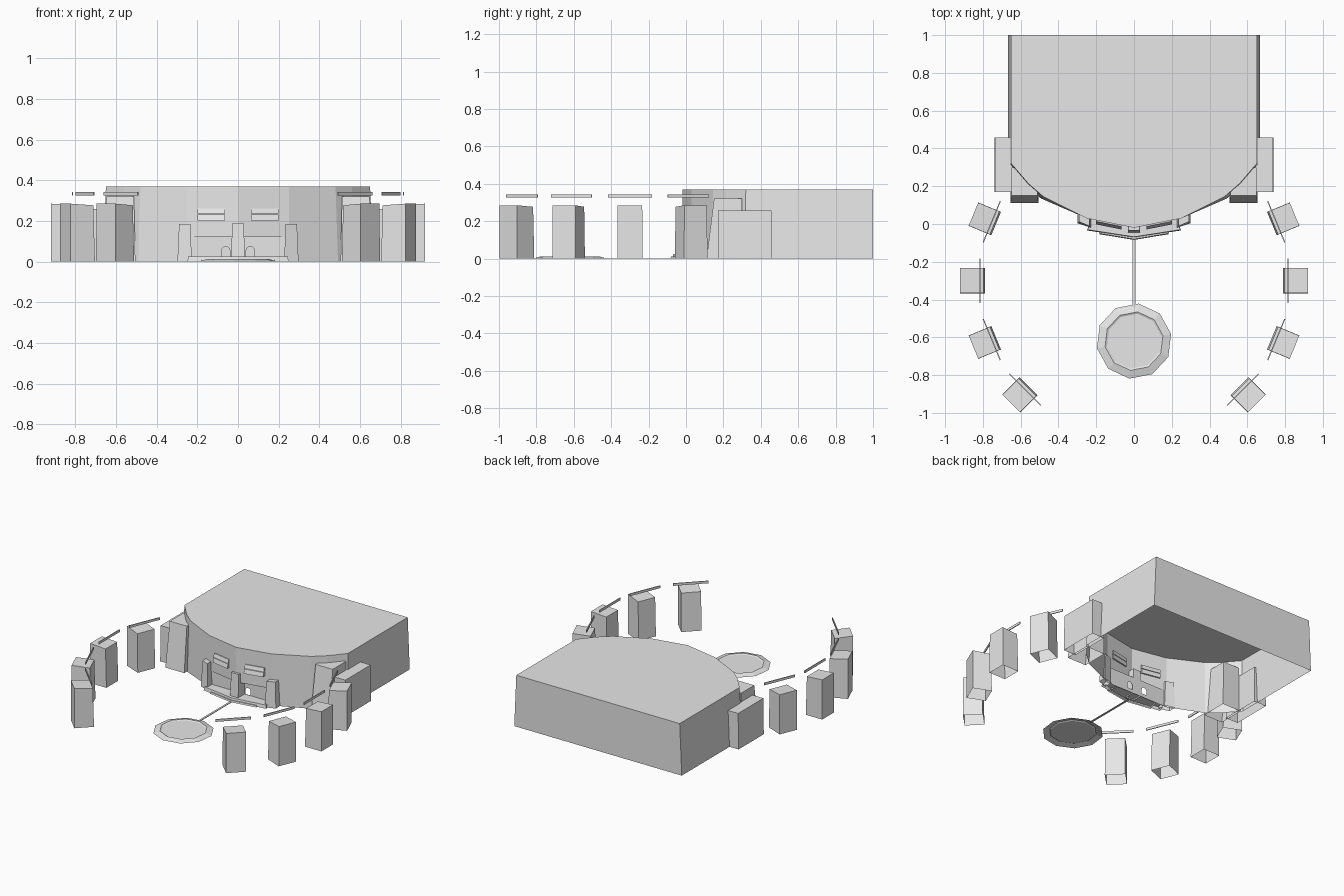
import bpy, bmesh, math

cube = bpy.data.objects.get("Cube")
if cube:
    bpy.data.objects.remove(cube)

grey = bpy.data.materials.new("plain_grey")
grey.use_nodes = True
grey.diffuse_color = (0.8, 0.8, 0.8, 1)
grey.node_tree.nodes["Principled BSDF"].inputs["Base Color"].default_value = (0.8, 0.8, 0.8, 1)


def finish(name, bm):
    bmesh.ops.recalc_face_normals(bm, faces=bm.faces)
    mesh = bpy.data.meshes.new(name)
    bm.to_mesh(mesh)
    bm.free()
    mesh.materials.append(grey)
    obj = bpy.data.objects.new(name, mesh)
    bpy.context.collection.objects.link(obj)
    return obj


def shell(name, low, high, closed=False):
    """Tapered block between two rings of points, open below unless closed."""
    bm = bmesh.new()
    a = [bm.verts.new(p) for p in low]
    b = [bm.verts.new(p) for p in high]
    n = len(a)
    for i in range(n):
        j = (i + 1) % n
        bm.faces.new((a[i], a[j], b[j], b[i]))
    bm.faces.new(b)
    if closed:
        bm.faces.new(a[::-1])
    return finish(name, bm)


def rect(x0, x1, y0, y1, z):
    return [(x0, y0, z), (x1, y0, z), (x1, y1, z), (x0, y1, z)]


def ring(radius, count, z, cy, turn):
    angles = [turn + math.tau * i / count for i in range(count)]
    return [(radius * math.cos(t), cy + radius * math.sin(t), z) for t in angles]


# Main hall: faceted bowed front, leaning walls, a low opening in the middle
H, LINTEL, PANEL_Y = 0.37, 0.12, 0.03
half = [(0.25, 0.03), (0.48, 0.145), (0.56, 0.215), (0.65, 0.32), (0.65, 1.0)]
plan = [(-x, y) for x, y in reversed(half)] + [(0, -0.02)] + half
bm = bmesh.new()
top = [bm.verts.new((x, y, H)) for x, y in plan]
base = []
for x, y in plan:
    if abs(x) < 0.3:
        base.append(bm.verts.new((x, y, LINTEL)))
    else:
        base.append(bm.verts.new((x * 1.025, y - (0.01 if y < 0.9 else 0), 0)))
feet = {s: bm.verts.new((s * 0.25, PANEL_Y, 0)) for s in (-1, 1)}
n = len(plan)
for i in range(n):
    j = (i + 1) % n
    face = [base[i], base[j], top[j], top[i]]
    if plan[j][0] == -0.25:
        face.insert(1, feet[-1])
    if plan[i][0] == 0.25:
        face.insert(1, feet[1])
    bm.faces.new(face)
bm.faces.new(top)
mid = n // 2
bm.faces.new(base[mid - 1:mid + 2])
finish("hall", bm)

# Recessed entrance wall with three arched openings
curve = bpy.data.curves.new("entrance_wall", "CURVE")
curve.dimensions = "2D"
curve.fill_mode = "BOTH"


def outline(points):
    s = curve.splines.new("POLY")
    s.points.add(len(points) - 1)
    for p, (x, y) in zip(s.points, points):
        p.co = (x, y, 0, 1)
    s.use_cyclic_u = True


outline([(-0.25, 0), (0.25, 0), (0.25, LINTEL), (-0.25, LINTEL)])
for cx in (-0.06, 0, 0.06):
    arc = [(cx + 0.02 * math.cos(math.pi * k / 6), 0.055 + 0.02 * math.sin(math.pi * k / 6))
           for k in range(7)]
    outline([(cx - 0.02, 0.026), (cx + 0.02, 0.026)] + arc)
curve.materials.append(grey)
wall = bpy.data.objects.new("entrance_wall", curve)
wall.rotation_euler.x = math.pi / 2
wall.location.y = PANEL_Y
bpy.context.collection.objects.link(wall)

# Porch ledge, low step and centre pier
for name, w, front, tip, z in (("porch_ledge", 0.245, -0.03, -0.068, 0.024),
                               ("porch_step", 0.18, -0.05, -0.08, 0.01)):
    def deck(grow, h):
        return [(-w + 0.02, PANEL_Y, h), (-w - grow, front - grow, h), (0, tip - grow, h),
                (w + grow, front - grow, h), (w - 0.02, PANEL_Y, h)]
    shell(name, deck(0.004, 0), deck(0, z))
shell("centre_pier", rect(-0.032, 0.032, -0.045, PANEL_Y, 0), rect(-0.03, 0.03, -0.035, PANEL_Y, 0.188))

for side, s in (("left", 1), ("right", -1)):
    def flip(points):
        return [(s * x, y, z) for x, y, z in points]

    # Outer porch piers, angled along the wall
    def pier(flare, z):
        return flip([(0.235 - flare, -0.012 - flare, z), (0.29 + flare, 0.012 - flare, z),
                     (0.29 + flare, 0.06, z), (0.235 - flare, 0.04, z)])
    shell(side + "_porch_pier", pier(0.008, 0), pier(0, 0.186))

    # Two-slat canopy following the wall facet
    for k, (z0, z1, out) in enumerate(((0.202, 0.232, 0.022), (0.236, 0.262, 0.014))):
        def slat(depth, z):
            return flip([(0.065, -0.007 - depth, z), (0.2, 0.02 - depth, z),
                         (0.2, 0.03, z), (0.065, 0.003, z)])
        shell(f"{side}_canopy_slat_{k + 1}", slat(out, z0), slat(out - 0.008, z1), True)

    # Leaning corner pylon and side annex
    shell(side + "_pylon", flip(rect(0.505, 0.655, 0.11, 0.3, 0)),
          flip(rect(0.512, 0.648, 0.15, 0.3, 0.32)))
    shell(side + "_annex", flip(rect(0.64, 0.738, 0.17, 0.457, 0)),
          flip(rect(0.64, 0.735, 0.17, 0.457, 0.258)))

    # Ring of blocks around the plaza, each with a floating bar
    for k in range(4):
        t = math.radians(22.5 * (1 - k))

        def polar(points):
            return flip([(r * math.cos(t) - v * math.sin(t),
                          -0.3 + r * math.sin(t) + v * math.cos(t), z) for r, v, z in points])
        head = [(r, v, 0.285 if r > 0.85 else 0.277) for r, v, z in rect(0.798, 0.92, -0.066, 0.066, 0)]
        shell(f"{side}_block_{k + 1}", polar(rect(0.79, 0.92, -0.067, 0.067, 0)), polar(head))
        shell(f"{side}_bar_{k + 1}", polar(rect(0.812, 0.818, -0.118, 0.118, 0.326)),
              polar(rect(0.812, 0.818, -0.118, 0.118, 0.343)), True)

# Round plaza dais with sunken centre, and the path to the porch
bm = bmesh.new()
loops = []
for radius, z in ((0.2, 0), (0.156, 0.012), (0.146, 0.007)):
    loops.append([bm.verts.new(p) for p in ring(radius, 10, z, -0.62, math.radians(83))])
for a, b in zip(loops, loops[1:]):
    for i in range(10):
        j = (i + 1) % 10
        bm.faces.new((a[i], a[j], b[j], b[i]))
bm.faces.new(loops[-1])
finish("plaza_dais", bm)
shell("path", rect(-0.008, 0.008, -0.44, -0.06, 0), rect(-0.007, 0.007, -0.44, -0.06, 0.004))
